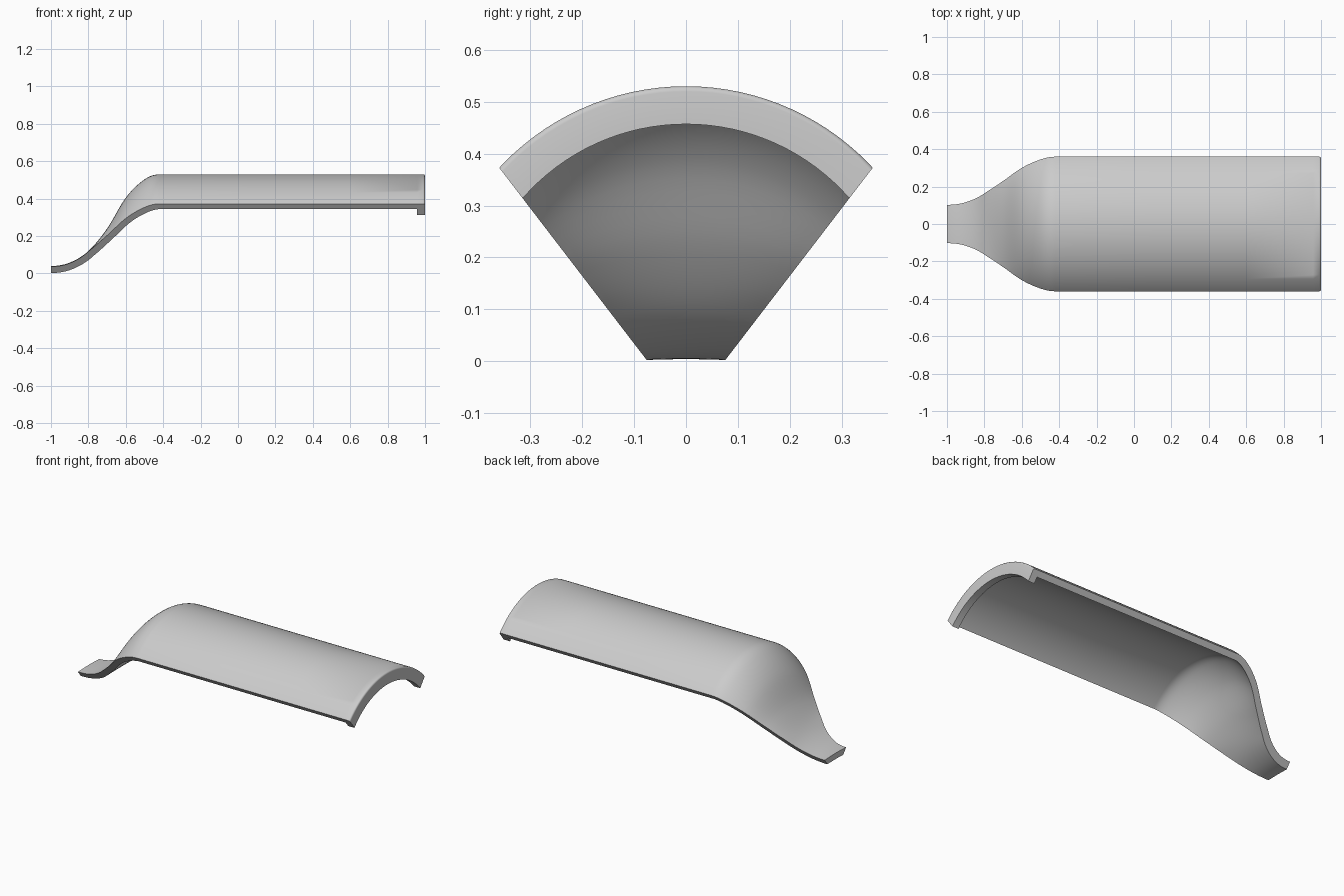
import bpy, bmesh, math
from mathutils import Vector

if "Cube" in bpy.data.objects:
    bpy.data.objects.remove(bpy.data.objects["Cube"], do_unlink=True)

SLOPE = 0.767          # sideways run of the trimmed edge per unit of height
FOOT = 0.074           # half width at the ground
WALL, LIP = 0.036, 0.073
SEGMENTS = 40

# Crown height and half width along the neck
STATIONS = [-1.0, -0.9, -0.8, -0.7, -0.6, -0.5, -0.42]
CROWN = [0.04, 0.058, 0.12, 0.24, 0.405, 0.503, 0.53]
WIDTH = [0.104, 0.12, 0.165, 0.23, 0.30, 0.345, 0.36]


def smooth_curve(values, x):
    """Hermite curve through the stations, level at both ends."""
    if x <= STATIONS[0]:
        return values[0]
    if x >= STATIONS[-1]:
        return values[-1]
    i = max(k for k, s in enumerate(STATIONS) if s <= x)

    def tangent(k):
        if k in (0, len(STATIONS) - 1):
            return 0
        return (values[k + 1] - values[k - 1]) / (STATIONS[k + 1] - STATIONS[k - 1])

    h = STATIONS[i + 1] - STATIONS[i]
    t = (x - STATIONS[i]) / h
    a, b = values[i], values[i + 1]
    return (a + (b - a) * t * t * (3 - 2 * t)
            + h * t * (1 - t) * ((1 - t) * tangent(i) - t * tangent(i + 1)))


def surface(x, t):
    """Outer skin: an arc across the shell, t from -1 to 1 between edges."""
    crown, w = smooth_curve(CROWN, x), smooth_curve(WIDTH, x)
    sag = max(0.003, crown - (w - FOOT) / SLOPE)
    radius = (w * w + sag * sag) / (2 * sag)
    angle = 2 * math.atan(sag / w) * t
    return Vector((x, radius * math.sin(angle), crown - radius * (1 - math.cos(angle))))


def normal(x, t):
    e = 0.002
    dx = surface(x + e, t) - surface(x - e, t)
    dt = surface(x, t + e) - surface(x, t - e)
    return dx.cross(dt).normalized()


# Columns along the length: position, wall thickness, rounding at the open end
columns = [(-1 + 0.58 * i / 40, WALL, 0) for i in range(41)]
columns += [(0.1, WALL, 0), (0.6, WALL, 0), (0.958, WALL, 0), (0.958, LIP, 0)]
R = 0.01
for i in range(5):
    a = i * math.pi / 8
    columns.append((1 - R + R * math.sin(a), LIP, R * (1 - math.cos(a))))

bm = bmesh.new()
outer, inner = [], []
for x, wall, drop in columns:
    ts = [1.3 * (2 * j / SEGMENTS - 1) for j in range(SEGMENTS + 1)]
    outer.append([bm.verts.new(surface(x, t) - normal(x, t) * drop) for t in ts])
    inner.append([bm.verts.new(surface(x, t) - normal(x, t) * wall) for t in ts])


def strip(row_a, row_b):
    for j in range(SEGMENTS):
        bm.faces.new((row_a[j], row_b[j], row_b[j + 1], row_a[j + 1]))


for i in range(len(columns) - 1):
    strip(outer[i], outer[i + 1])
    strip(inner[i + 1], inner[i])
strip(inner[0], outer[0])
strip(outer[-1], inner[-1])

# Trim both long edges along slanted planes and close the cuts
for side in (1, -1):
    bmesh.ops.bisect_plane(bm, geom=bm.verts[:] + bm.edges[:] + bm.faces[:], dist=1e-5,
                           plane_co=(0, side * FOOT, 0), plane_no=(0, side, -SLOPE),
                           clear_outer=True)
bmesh.ops.holes_fill(bm, edges=[e for e in bm.edges if e.is_boundary], sides=0)
bmesh.ops.recalc_face_normals(bm, faces=bm.faces[:])

mesh = bpy.data.meshes.new("curved_shell")
bm.to_mesh(mesh)
bm.free()
shell = bpy.data.objects.new("curved_shell", mesh)
bpy.context.collection.objects.link(shell)

# Plain grey finish
grey = bpy.data.materials.new("plain_grey")
grey.use_nodes = True
colour = (0.6, 0.6, 0.6, 1)
grey.diffuse_color = colour
grey.node_tree.nodes["Principled BSDF"].inputs["Base Color"].default_value = colour
mesh.materials.append(grey)

bpy.ops.object.select_all(action="DESELECT")
shell.select_set(True)
bpy.context.view_layer.objects.active = shell
bpy.ops.object.shade_smooth_by_angle(angle=math.radians(35))
